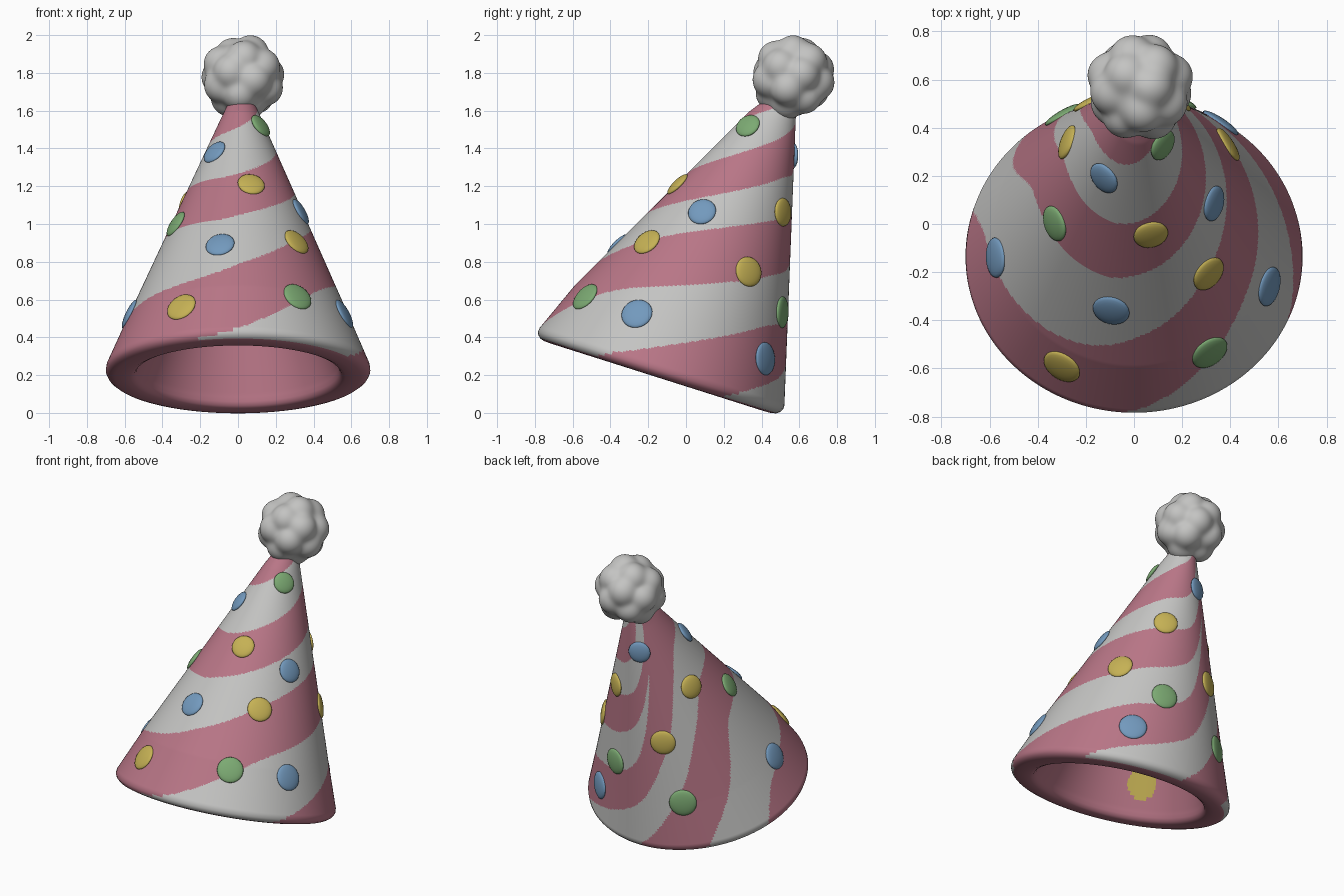
import bpy, bmesh, math
from mathutils import Vector, Matrix
from mathutils.bvhtree import BVHTree

if "Cube" in bpy.data.objects:
    bpy.data.objects.remove(bpy.data.objects["Cube"])


def material(name, rgb):
    m = bpy.data.materials.new(name)
    m.diffuse_color = (*rgb, 1)
    m.use_nodes = True
    m.node_tree.nodes["Principled BSDF"].inputs["Base Color"].default_value = m.diffuse_color
    return m


PINK = material("pink", (0.48, 0.18, 0.24))
WHITE = material("white", (0.55, 0.55, 0.54))
BLUE = material("blue", (0.17, 0.32, 0.51))
YELLOW = material("yellow", (0.56, 0.44, 0.09))
GREEN = material("green", (0.20, 0.40, 0.17))


def finish(bm, name, mats):
    bmesh.ops.recalc_face_normals(bm, faces=bm.faces)
    for f in bm.faces:
        f.smooth = True
    me = bpy.data.meshes.new(name)
    bm.to_mesh(me)
    ob = bpy.data.objects.new(name, me)
    bpy.context.collection.objects.link(ob)
    for m in mats:
        me.materials.append(m)
    return ob


# Spiral stripes: angle from the front, then heights of the stripe edges there
EDGES = [
    (0, [-1.6, -1.3, -1.0, -0.8, -0.6, -0.3, 0.20, 0.45, 0.79, 1.05, 1.27, 1.52]),
    (45, [-1.5, -1.2, -0.9, -0.7, -0.4, -0.1, 0.28, 0.64, 0.92, 1.12, 1.34, 1.58]),
    (90, [-1.4, -1.1, -0.8, -0.6, -0.3, 0.02, 0.36, 0.68, 0.98, 1.18, 1.41, 1.63]),
    (135, [-1.3, -1.0, -0.8, -0.5, -0.2, 0.12, 0.45, 0.72, 1.02, 1.24, 1.48, 1.72]),
    (180, [-1.2, -1.0, -0.7, -0.35, 0.01, 0.29, 0.58, 0.83, 1.07, 1.31, 1.58, 1.85]),
    (208, [-1.0, -0.8, -0.5, -0.08, 0.37, 0.70, 1.20, 1.22, 1.36, 1.62, 1.85, 2.0]),
    (235, [-0.8, -0.6, -0.15, 0.33, 0.80, 1.13, 1.60, 1.62, 1.66, 1.90, 2.0, 2.1]),
    (270, [-0.3, 0.10, 0.42, 0.85, 1.13, 1.38, 1.90, 1.92, 2.0, 2.1, 2.2, 2.3]),
    (360, [0.20, 0.45, 0.79, 1.05, 1.27, 1.52, 2.0, 2.1, 2.2, 2.3, 2.4, 2.5]),
]


def slope(i, k):
    a, b = max(i - 1, 0), min(i + 1, len(EDGES) - 1)
    return (EDGES[b][1][k] - EDGES[a][1][k]) / (EDGES[b][0] - EDGES[a][0])


def edges_at(deg):
    i = max(j for j in range(len(EDGES) - 1) if EDGES[j][0] <= deg)
    (a0, r0), (a1, r1) = EDGES[i], EDGES[i + 1]
    w = a1 - a0
    f = (deg - a0) / w
    out = []
    for k in range(12):
        if deg > 208 and k in (6, 7):       # one stripe ends at the back
            continue
        out.append(r0[k] * (2 * f**3 - 3 * f**2 + 1) + r1[k] * (3 * f**2 - 2 * f**3)
                   + w * (slope(i, k) * (f**3 - 2 * f**2 + f) + slope(i + 1, k) * (f**3 - f**2)))
    return out


# Hat: slanted cone shell lofted along a leaning axis, bulging a little at the front
BASE = Vector((0, -0.135, 0.203))
AXIS = Vector((0.02, 0.725, 1.582))
ACROSS = Vector((0, 0.915, -0.29))
SEG = 320


def hat_point(t, r, a):
    b = 0.016 + 0.038 * min(1, max(0, t) / 0.18)
    b *= min(1, (1 - t) / 0.15)
    c = math.cos(a)
    return (BASE + AXIS * t + Vector((math.sin(a) * r, 0, 0))
            - ACROSS * (r * c + b * (1 + c) / 2))


N_OUT = 200
profile = [(t, 0.715 * (1 - t)) for t in
           (0.96 + (0.025 - 0.96) * i / N_OUT for i in range(N_OUT + 1))]
profile += [(0.012, 0.700), (0.002, 0.692), (-0.006, 0.675), (-0.010, 0.650),
            (-0.011, 0.610), (-0.010, 0.570), (-0.004, 0.548), (0.008, 0.536), (0.022, 0.530)]
N_RIM = len(profile) - 1
profile += [(0.022 + 0.80 * i / 60, 0.530 * (1 - 0.96 * i / 60)) for i in range(1, 61)]

bm = bmesh.new()
rings = [[bm.verts.new(hat_point(t, r, 2 * math.pi * k / SEG)) for k in range(SEG)]
         for t, r in profile]
stripes = [edges_at(360 * (k + 0.5) / SEG) for k in range(SEG)]
patch = Vector((-0.41, -0.38, 0.52))
for j in range(len(rings) - 1):
    for k in range(SEG):
        n = (k + 1) % SEG
        f = bm.faces.new((rings[j][k], rings[j][n], rings[j + 1][n], rings[j + 1][k]))
        c = f.calc_center_median()
        if j < N_OUT + 3:
            f.material_index = sum(c.z > e for e in stripes[k]) % 2
        elif j > N_RIM and (c - patch).length < 0.12:
            f.material_index = 2            # yellow spot showing through inside
bm.faces.new(rings[0])
bm.faces.new(rings[-1])
bmesh.ops.recalc_face_normals(bm, faces=bm.faces)
tree = BVHTree.FromBMesh(bm)
finish(bm, "hat_cone", [PINK, WHITE, YELLOW])
bm.free()


# Confetti dots: flat lenses dropped on the cone along a viewing direction
def dot(name, mat, origin, direction):
    loc, nor, _, _ = tree.ray_cast(origin, direction)
    if loc is None:
        return
    if nor.dot(direction) > 0:
        nor = -nor
    r = 0.092 - 0.016 * loc.z
    d = bmesh.new()
    bmesh.ops.create_uvsphere(d, u_segments=32, v_segments=12, radius=1)
    mat4 = (Matrix.Translation(loc) @ nor.to_track_quat('Z', 'Y').to_matrix().to_4x4()
            @ Matrix.Diagonal((r, r, 0.02, 1)))
    bmesh.ops.transform(d, matrix=mat4, verts=d.verts)
    finish(d, name, [mat])
    d.free()


def view_dots(label, right, up, dots):
    right, up = Vector(right).normalized(), Vector(up).normalized()
    back = right.cross(up)
    for i, (m, u, v) in enumerate(dots):
        dot(f"confetti_{label}_{i + 1}", m, right * u + up * v + back * 5, -back)


view_dots("front", (1, 0, 0), (0, 0, 1), [
    (GREEN, 0.12, 1.52), (BLUE, -0.125, 1.38), (YELLOW, 0.07, 1.21), (GREEN, -0.33, 1.0),
    (BLUE, -0.095, 0.89), (YELLOW, 0.31, 0.905), (YELLOW, -0.30, 0.56), (GREEN, 0.315, 0.615)])
view_dots("right", (0, 1, 0), (0, 0, 1), [(BLUE, 0.085, 1.065), (BLUE, -0.26, 0.525)])
view_dots("left_top", (1, 0, 0), (0, 1, 0), [(BLUE, -0.575, -0.14), (YELLOW, -0.278, 0.34)])
c, s = math.cos(math.radians(27)), math.sin(math.radians(27))
view_dots("back_left", (-0.814, -0.581, 0), (0.581 * s, -0.814 * s, c), [
    (BLUE, -0.294, 0.995), (YELLOW, -0.148, 0.440), (GREEN, -0.024, 0.070)])
c, s = math.cos(math.radians(30)), math.sin(math.radians(30))
view_dots("back_right", (-0.766, 0.643, 0), (0.643 * s, 0.766 * s, c), [
    (YELLOW, 0.198, 1.172), (YELLOW, -0.086, 0.900), (GREEN, 0.190, 0.715), (BLUE, -0.006, 0.525)])

# Pom-pom: ball shaped as a cluster of soft overlapping lobes
N = 19
lobes = []
for i in range(N):
    z = 1 - 2 * (i + 0.5) / N
    a = i * math.pi * (3 - math.sqrt(5))
    h = math.sqrt(1 - z * z)
    lobes.append(Vector((h * math.cos(a), h * math.sin(a), z)))
D, R = 0.134, 0.098
bm = bmesh.new()
bmesh.ops.create_icosphere(bm, subdivisions=6, radius=1)
for v in bm.verts:
    d = v.co.normalized()
    k = D * max(d.dot(l) for l in lobes)
    v.co = d * max(0.190, k + math.sqrt(max(0, R * R - D * D + k * k)))
for _ in range(22):
    bmesh.ops.smooth_vert(bm, verts=bm.verts, factor=0.5, use_axis_x=True,
                          use_axis_y=True, use_axis_z=True)
bmesh.ops.translate(bm, verts=bm.verts, vec=(0.025, 0.567, 1.777))
finish(bm, "pom_pom", [WHITE])
bm.free()
